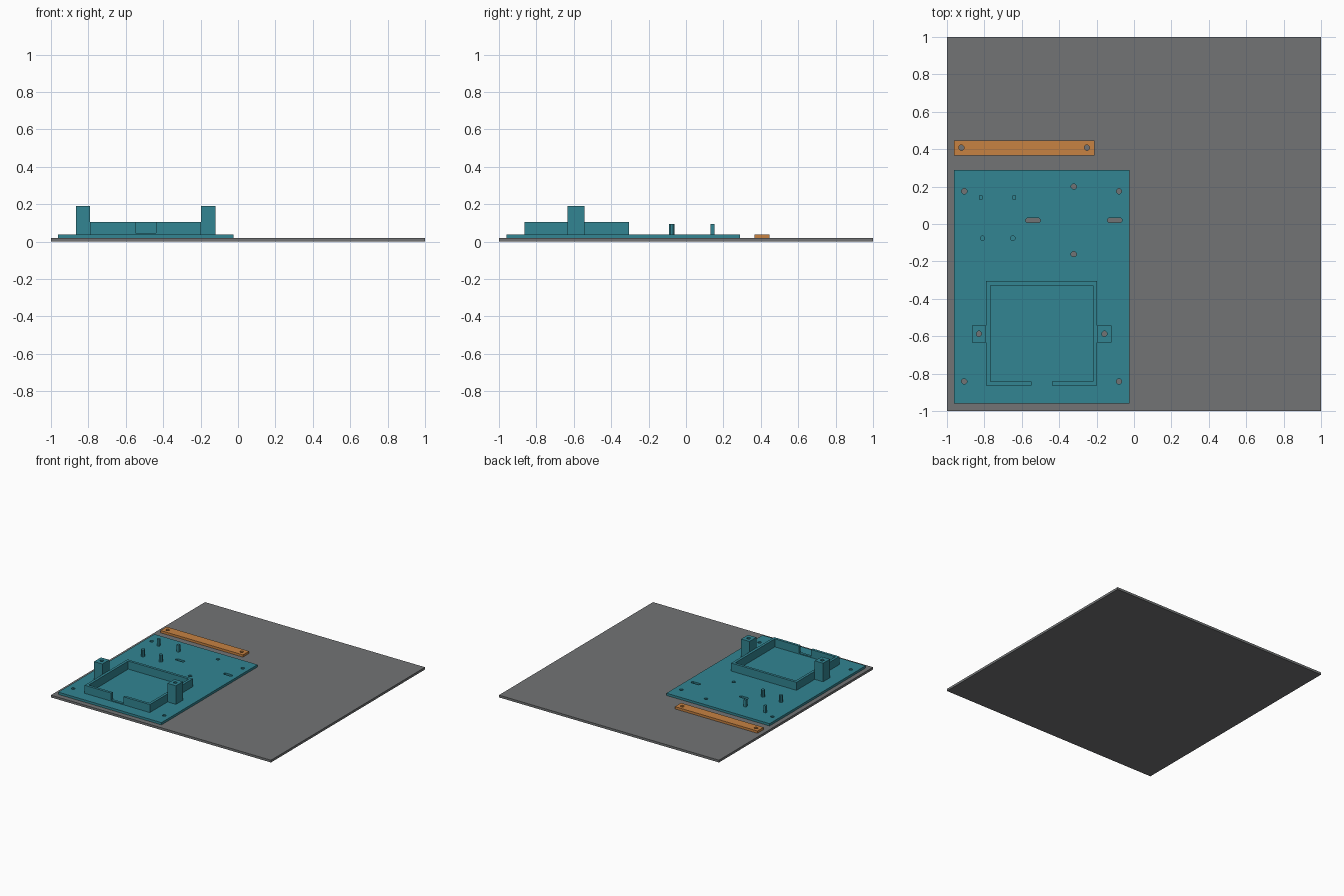
import bpy, bmesh, math
from mathutils import Matrix

if "Cube" in bpy.data.objects:
    bpy.data.objects.remove(bpy.data.objects["Cube"])


def material(name, rgb):
    m = bpy.data.materials.new(name)
    m.diffuse_color = (*rgb, 1)
    m.use_nodes = True
    m.node_tree.nodes["Principled BSDF"].inputs["Base Color"].default_value = m.diffuse_color
    return m


GREY = material("bed grey", (0.168, 0.174, 0.178))
TEAL = material("teal plastic", (0.032, 0.235, 0.290))
ORANGE = material("orange plastic", (0.570, 0.225, 0.055))

BED_TOP, PLATE_TOP, WALL_TOP = 0.0188, 0.0375, 0.1035
PEG_TOP, POST_TOP = 0.095, 0.19


def finish(name, bm, mat):
    me = bpy.data.meshes.new(name)
    bmesh.ops.recalc_face_normals(bm, faces=bm.faces)
    bm.to_mesh(me)
    bm.free()
    ob = bpy.data.objects.new(name, me)
    bpy.context.collection.objects.link(ob)
    if mat:
        me.materials.append(mat)
    return ob


def prism(bm, outline, z0, z1):
    face = bm.faces.new([bm.verts.new((x, y, z0)) for x, y in outline])
    top = bmesh.ops.extrude_face_region(bm, geom=[face])["geom"]
    for v in top:
        if isinstance(v, bmesh.types.BMVert):
            v.co.z = z1


def rect(x0, x1, y0, y1):
    return [(x0, y0), (x1, y0), (x1, y1), (x0, y1)]


def slot(x, y, r, half=0.0, n=8):
    # round outline, stretched along x when half > 0
    pts = []
    for i in range(n):
        a = math.tau * (i + 0.5) / n
        c = math.cos(a)
        pts.append((x + r * c + math.copysign(half, c), y + r * math.sin(a)))
    return pts


def block(name, outline, z0, z1, mat, holes=()):
    bm = bmesh.new()
    prism(bm, outline, z0, z1)
    ob = finish(name, bm, mat)
    if holes:
        cb = bmesh.new()
        for h in holes:
            prism(cb, h, z0 - 0.01, z1 + 0.01)
        cutter = finish(name + "_cutter", cb, None)
        cutter.hide_render = True
        mod = ob.modifiers.new("holes", "BOOLEAN")
        mod.operation, mod.solver, mod.object = "DIFFERENCE", "EXACT", cutter
        bpy.context.view_layer.objects.active = ob
        bpy.ops.object.modifier_apply(modifier=mod.name)
        bpy.data.objects.remove(cutter)
    return ob


# Printer bed sheet
block("bed", rect(-1, 1, -1, 1), 0, BED_TOP, GREY)

# Base plate with screw holes and cable slots
R = 0.015
POST_HOLES = [(-0.829, -0.587), (-0.158, -0.587)]
screws = [(x, y) for x in (-0.908, -0.08) for y in (-0.842, 0.175)]
screws += [(-0.322, 0.2), (-0.322, -0.161)] + POST_HOLES
holes = [slot(x, y, R) for x, y in screws]
holes += [slot(x, 0.02, 0.0135, 0.0265) for x in (-0.54, -0.103)]
block("base_plate", rect(-0.9625, -0.025, -0.9585, 0.2895),
      BED_TOP, PLATE_TOP, TEAL, holes)

# Walled tray frame, open at the front, with a low sill in the gap
X0, X1, Y0, Y1, T = -0.79, -0.197, -0.863, -0.306, 0.0215
G0, G1 = -0.549, -0.438
block("tray_frame", [
    (G0, Y0), (X0, Y0), (X0, Y1), (X1, Y1), (X1, Y0), (G1, Y0),
    (G1, Y0 + T), (X1 - T, Y0 + T), (X1 - T, Y1 - T),
    (X0 + T, Y1 - T), (X0 + T, Y0 + T), (G0, Y0 + T)],
    PLATE_TOP, WALL_TOP, TEAL)
block("tray_sill", rect(G0, G1, Y0, Y0 + T), PLATE_TOP, 0.045, TEAL)

# Tall screw posts either side of the tray
for side, (x0, x1), h in zip(("left", "right"),
                             ((-0.866, X0), (X1, -0.121)), POST_HOLES):
    block(side + "_post", rect(x0, x1, -0.633, -0.543),
          PLATE_TOP, POST_TOP, TEAL, [slot(*h, R)])

# Locating pegs: round at the front, square at the back
for side, xr, xs in (("left", -0.81, -0.82), ("right", -0.648, -0.64)):
    block(side + "_round_peg", slot(xr, -0.076, 0.015), PLATE_TOP, PEG_TOP, TEAL)
    block(side + "_square_peg", rect(xs - 0.01, xs + 0.01, 0.131, 0.152),
          PLATE_TOP, PEG_TOP, TEAL)

# Loose clamp bar
block("clamp_bar", rect(-0.9625, -0.2125, 0.3675, 0.4475), BED_TOP, PLATE_TOP,
      ORANGE, [slot(x, 0.408, R) for x in (-0.923, -0.252)])
